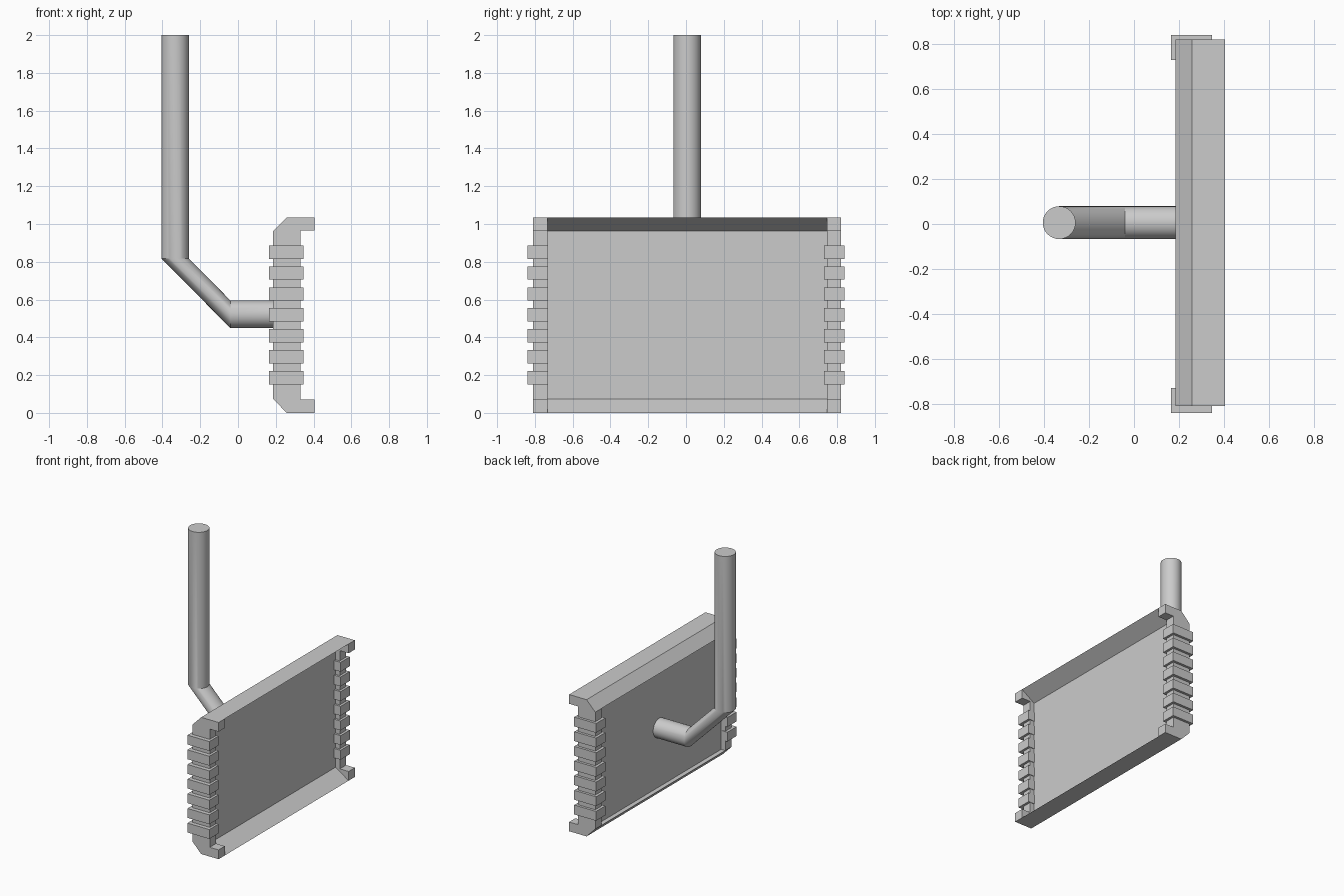
import bpy, bmesh, math
from mathutils import Vector

if "Cube" in bpy.data.objects:
    bpy.data.objects.remove(bpy.data.objects["Cube"])


def make_object(name, bm):
    bmesh.ops.recalc_face_normals(bm, faces=bm.faces)
    mesh = bpy.data.meshes.new(name)
    bm.to_mesh(mesh)
    bm.free()
    ob = bpy.data.objects.new(name, mesh)
    bpy.context.collection.objects.link(ob)
    return ob


def loft(name, rings):
    """Skin a list of equal-length vertex rings and cap both ends."""
    bm = bmesh.new()
    vs = [[bm.verts.new(p) for p in ring] for ring in rings]
    n = len(vs[0])
    for a, b in zip(vs, vs[1:]):
        for i in range(n):
            j = (i + 1) % n
            bm.faces.new((a[i], a[j], b[j], b[i]))
    bm.faces.new(vs[0])
    bm.faces.new(vs[-1])
    return make_object(name, bm)


def extrude_y(name, profile, y0, y1):
    return loft(name, [[(x, y, z) for x, z in profile] for y in (y0, y1)])


def box(name, x0, x1, y0, y1, z0, z1):
    return extrude_y(name, [(x0, z0), (x1, z0), (x1, z1), (x0, z1)], y0, y1)


H = 1.035                  # frame height
Y = 0.006                  # centre of frame and pole
OUT, INN = 0.815, 0.74     # outer and inner half-width of the frame

# C-shaped end posts
half = [(0.185, 0.075), (0.258, 0), (0.404, 0), (0.404, 0.07), (0.33, 0.07)]
c_profile = half + [(x, H - z) for x, z in reversed(half)]
for side, s in (("left", -1), ("right", 1)):
    extrude_y(side + "_post", c_profile, Y + s * INN, Y + s * OUT)
    # Ribs wrapped around each post
    for i in range(7):
        z = 0.15 + i * 0.111
        y0, y1 = sorted((s * 0.73, s * 0.84))
        box(f"{side}_rib_{i + 1}", 0.165, 0.348, y0, y1, z, z + 0.071)

# Bottom and top rails with sloped inner faces
rail = [(0.185, 0.075), (0.258, 0), (0.404, 0), (0.295, 0.073), (0.22, 0.075)]
extrude_y("bottom_rail", rail, Y - INN, Y + INN)
extrude_y("top_rail", [(x, H - z) for x, z in rail], Y - INN, Y + INN)

# Recessed panel
box("panel", 0.22, 0.295, Y - INN, Y + INN, 0.06, H - 0.06)

# Bent support pole: horizontal rings above, vertical rings into the panel
R, N = 0.073, 32


def ring(centre, axis):
    return [Vector(centre) + Vector(axis) * R * math.cos(2 * math.pi * i / N)
            + Vector((0, R * math.sin(2 * math.pi * i / N), 0)) for i in range(N)]


pole = loft("support_pole", [
    ring((-0.333, Y, 2.0), (1, 0, 0)),
    ring((-0.333, Y, 0.817), (1, 0, 0)),
    ring((-0.04, Y, 0.522), (0, 0, 1)),
    ring((0.23, Y, 0.522), (0, 0, 1)),
])
bpy.context.view_layer.objects.active = pole
pole.select_set(True)
bpy.ops.object.shade_smooth_by_angle(angle=math.radians(25))
